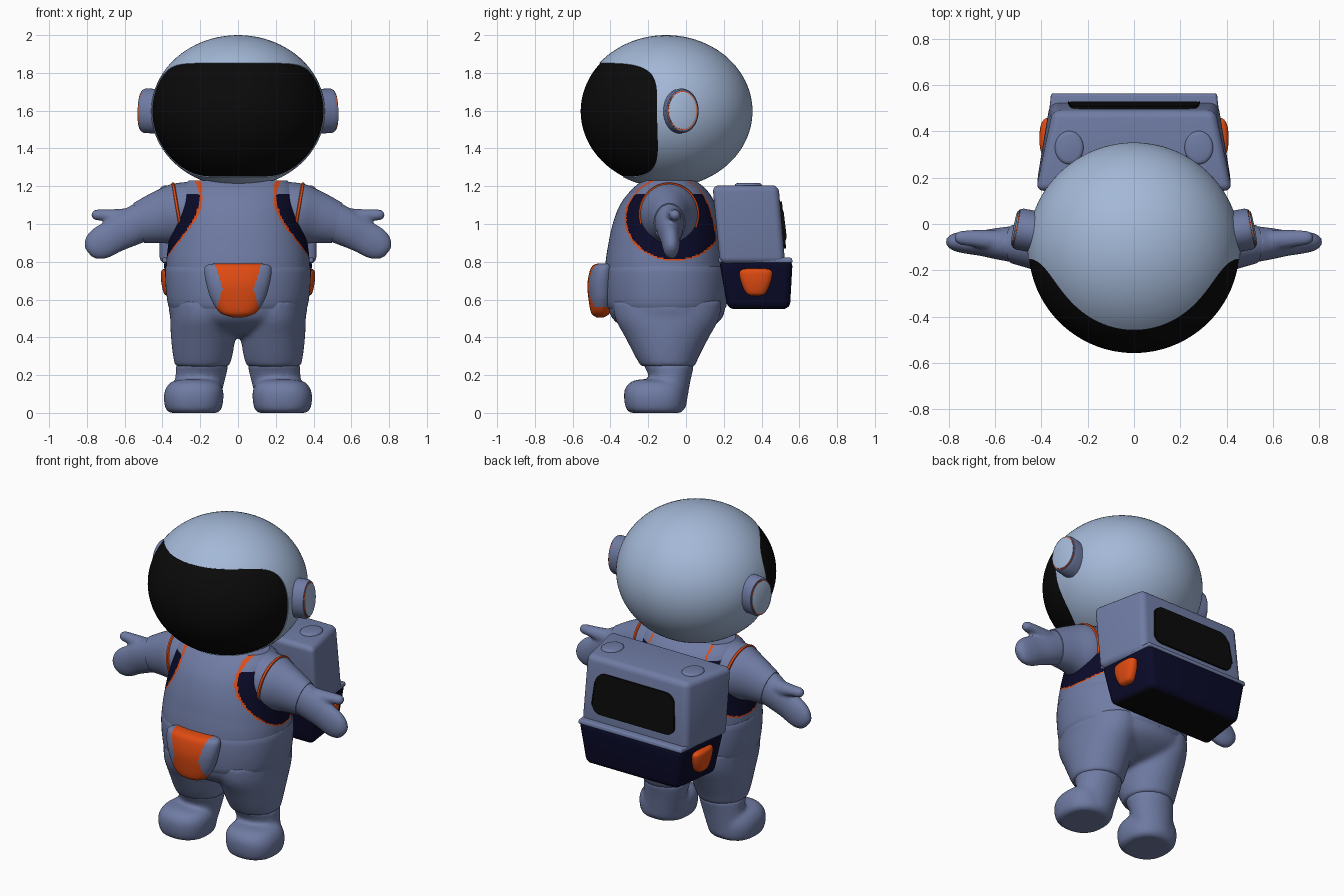
import bpy, bmesh, math
from mathutils import Vector, Matrix

if "Cube" in bpy.data.objects:
    bpy.data.objects.remove(bpy.data.objects["Cube"])


def material(name, rgb):
    m = bpy.data.materials.new(name)
    m.diffuse_color = (*rgb, 1)
    m.use_nodes = True
    m.node_tree.nodes["Principled BSDF"].inputs["Base Color"].default_value = m.diffuse_color
    return m


SLATE = material("slate blue", (0.16, 0.20, 0.37))
PALE = material("pale blue", (0.37, 0.48, 0.68))
BLACK = material("black", (0.003, 0.003, 0.003))
NAVY = material("navy", (0.003, 0.003, 0.022))
ORANGE = material("orange", (0.75, 0.07, 0.006))


def finish(bm, name, mats, rule=None, mirror=False, remesh=0):
    """Turn a bmesh into a smooth-shaded object, colouring faces by rule."""
    bmesh.ops.recalc_face_normals(bm, faces=bm.faces)
    if rule:
        for f in bm.faces:
            f.material_index = rule(f.calc_center_median(), f.normal)
    me = bpy.data.meshes.new(name)
    bm.to_mesh(me)
    bm.free()
    for m in mats:
        me.materials.append(m)
    me.shade_smooth()
    me.set_sharp_from_angle(angle=math.radians(40))
    ob = bpy.data.objects.new(name, me)
    bpy.context.collection.objects.link(ob)
    if remesh:
        r = ob.modifiers.new("blend", 'REMESH')
        r.mode, r.voxel_size, r.use_smooth_shade = 'VOXEL', remesh, True
        s = ob.modifiers.new("soften", 'SMOOTH')
        s.factor, s.iterations = 0.5, 8
    if mirror:
        ob.modifiers.new("mirror", 'MIRROR')
    return ob


def spline(a, b, c, d, t):
    return [0.5 * (2 * q + (r - p) * t + (2 * p - 5 * q + 4 * r - s) * t * t
            + (3 * q - p - 3 * r + s) * t ** 3) for p, q, r, s in zip(a, b, c, d)]


def loft(bm, rings, n=48, p=2.0, steps=6, upright=True):
    """Skin superellipse rings given as (x, y, z, radius a, radius y)."""
    pts = []
    for i in range(len(rings) - 1):
        quad = [rings[max(i - 1, 0)], rings[i], rings[i + 1], rings[min(i + 2, len(rings) - 1)]]
        pts += [spline(*quad, k / steps) for k in range(steps)]
    pts.append(rings[-1])
    loops = []
    for i, (x, y, z, ra, rb) in enumerate(pts):
        t = Vector((0, 0, 1))
        if not upright:
            a, b = pts[max(i - 1, 0)], pts[min(i + 1, len(pts) - 1)]
            t = Vector((b[0] - a[0], 0, b[2] - a[2])).normalized()
        side = Vector((0, 1, 0)).cross(t)
        loop = []
        for k in range(n):
            c, s = math.cos(2 * math.pi * k / n), math.sin(2 * math.pi * k / n)
            r = (abs(c) ** p + abs(s) ** p) ** (-1 / p)
            loop.append(bm.verts.new(Vector((x, y, z)) + side * ra * c * r + Vector((0, rb * s * r, 0))))
        loops.append(loop)
    for a, b in zip(loops, loops[1:]):
        for k in range(n):
            bm.faces.new((a[k], a[k - 1], b[k - 1], b[k]))
    bm.faces.new(loops[0])
    bm.faces.new(loops[-1])
    return bm


def box(bm, z0, z1, bottom, top, bevel, edges=lambda e: True):
    """Tapered box; bottom/top = (front y, back y, front half x, back half x)."""
    bmesh.ops.create_cube(bm, size=2)
    for v in bm.verts:
        f, b, xf, xb = top if v.co.z > 0 else bottom
        back = v.co.y > 0
        v.co = (math.copysign(xb if back else xf, v.co.x), b if back else f, z1 if v.co.z > 0 else z0)
    bmesh.ops.bevel(bm, geom=[e for e in bm.edges if edges(e)], offset=bevel, segments=5,
                    profile=0.5, affect='EDGES')
    return bm


# Helmet and visor: one ellipsoid, ringed outward from the visor and on to the back
HC, HR = Vector((0, -0.105, 1.597)), Vector((0.46, 0.457, 0.403))
N = 144


def rim_direction(k):
    c, s = math.cos(2 * math.pi * k / N), math.sin(2 * math.pi * k / N)
    r = (abs(c) ** 5.5 + abs(s) ** 5.5) ** (-1 / 5.5)
    az, zz = math.radians(84) * c * r, (1.55 + 0.302 * s * r - HC.z) / HR.z
    h = math.sqrt(1 - zz * zz)
    return Vector((h * math.sin(az), -h * math.cos(az), zz))


RIM = [rim_direction(k) for k in range(N)]


def shell(name, mat, pole, size, steps, lip):
    bm = bmesh.new()
    place = lambda d, s: bm.verts.new(HC + d.normalized() * HR * s)
    loops = [[place(d, size) for d in [pole.slerp(r, i / steps) for r in RIM]] for i in range(1, steps + 1)]
    if lip:
        loops.append([place(r, size - 0.03) for r in RIM])
    tip = place(pole, size)
    for k in range(N):
        bm.faces.new((tip, loops[0][k - 1], loops[0][k]))
        for a, b in zip(loops, loops[1:]):
            bm.faces.new((a[k - 1], b[k - 1], b[k], a[k]))
    return finish(bm, name, [mat])


shell("helmet", PALE, Vector((0, 1, 0)), 1.0, 36, True)
shell("visor", BLACK, Vector((0, -1, -0.1)).normalized(), 0.99, 20, False)

# Ear pieces: body, orange ring and pale cap
for name, mat, depths in (("ear_piece", SLATE, ((-0.05, 1), (0.07, 1), (0.085, 0.93), (0.087, 0.8))),
                          ("ear_ring", ORANGE, ((0.07, 0.88), (0.089, 0.88))),
                          ("ear_cap", PALE, ((0.07, 0.84), (0.092, 0.84), (0.095, 0.78)))):
    bm = loft(bmesh.new(), [(0, 0, d, 0.118 * s, 0.09 * s) for d, s in depths], steps=1)
    bm.transform(Matrix.Translation((0.425, -0.035, 1.597)) @ Matrix.Rotation(math.radians(11), 4, 'Z')
                 @ Matrix.Rotation(math.radians(88), 4, 'Y'))
    finish(bm, name, [mat], mirror=True)


# Torso with the navy harness and its orange piping
def harness(c, n):
    e = math.hypot((c.y + 0.06) / 0.265, (c.z - 1.03) / 0.225)
    if abs(c.x) < 0.19 or e > 1:
        return 0
    if e > 0.965 or abs(c.x) < 0.203:
        return 2
    return 1 if c.z < 1.16 else 0


bm = loft(bmesh.new(), [(0, -0.105, 0.6, 0.37, 0.32), (0, -0.11, 0.77, 0.38, 0.318),
                        (0, -0.105, 0.9, 0.368, 0.305), (0, -0.1, 1.0, 0.35, 0.288),
                        (0, -0.095, 1.1, 0.33, 0.255), (0, -0.09, 1.18, 0.31, 0.2),
                        (0, -0.09, 1.23, 0.26, 0.14)], n=220, p=2.2, steps=16)
finish(bm, "torso", [SLATE, NAVY, ORANGE], harness)

# Belt band
finish(loft(bmesh.new(), [(0, -0.105, 0.558, 0.35, 0.30), (0, -0.105, 0.562, 0.368, 0.318),
                          (0, -0.105, 0.66, 0.382, 0.329), (0, -0.105, 0.765, 0.385, 0.326),
                          (0, -0.105, 0.772, 0.37, 0.31)], n=96, p=2.2, steps=3), "belt", [SLATE])

# Trousers: pelvis and both legs blended together
bm = loft(bmesh.new(), [(0, -0.1, 0.40, 0.06, 0.08), (0, -0.1, 0.43, 0.22, 0.19),
                        (0, -0.1, 0.5, 0.35, 0.29), (0, -0.105, 0.6, 0.368, 0.318)], p=2.2)
for s in (1, -1):
    loft(bm, [(s * 0.19, -0.095, 0.245, 0.143, 0.143), (s * 0.187, -0.1, 0.3, 0.157, 0.17),
              (s * 0.185, -0.1, 0.4, 0.17, 0.222), (s * 0.185, -0.1, 0.5, 0.174, 0.275),
              (s * 0.18, -0.1, 0.6, 0.176, 0.29)])
finish(bm, "trousers", [SLATE], remesh=0.014)

# Boots: shaft and rounded foot blended together
bm = loft(bmesh.new(), [(0.225, -0.1, 0.03, 0.12, 0.1), (0.205, -0.085, 0.15, 0.13, 0.105),
                        (0.195, -0.085, 0.21, 0.135, 0.118), (0.19, -0.093, 0.26, 0.14, 0.138)])
loft(bm, [(0.235, -0.16, 0.0, 0.125, 0.13), (0.235, -0.163, 0.02, 0.147, 0.153),
          (0.235, -0.165, 0.08, 0.158, 0.163), (0.232, -0.165, 0.13, 0.15, 0.157),
          (0.23, -0.16, 0.165, 0.12, 0.13), (0.23, -0.16, 0.178, 0.06, 0.08)], p=2.4)
finish(bm, "boot", [SLATE], mirror=True, remesh=0.012)

# Sleeves, gloves with thumbs, and orange shoulder piping
finish(loft(bmesh.new(), [(0.24, -0.09, 1.065, 0.16, 0.16), (0.33, -0.09, 1.05, 0.162, 0.15),
                          (0.42, -0.09, 1.033, 0.138, 0.112), (0.525, -0.088, 1.005, 0.109, 0.083)],
            upright=False), "sleeve", [SLATE], mirror=True)
bm = loft(bmesh.new(), [(0.50, -0.088, 1.015, 0.106, 0.082), (0.59, -0.085, 0.972, 0.098, 0.068),
                        (0.66, -0.083, 0.935, 0.09, 0.055), (0.725, -0.08, 0.899, 0.087, 0.048),
                        (0.768, -0.078, 0.876, 0.07, 0.04), (0.793, -0.077, 0.863, 0.042, 0.026),
                        (0.801, -0.077, 0.858, 0.012, 0.01)], upright=False)
loft(bm, [(0.53, -0.08, 1.02, 0.07, 0.055), (0.62, -0.07, 1.035, 0.047, 0.045),
          (0.7, -0.062, 1.046, 0.032, 0.036), (0.75, -0.06, 1.048, 0.029, 0.03),
          (0.77, -0.06, 1.048, 0.019, 0.02), (0.776, -0.06, 1.048, 0.006, 0.006)], upright=False)
finish(bm, "glove", [SLATE], mirror=True, remesh=0.009)
bm = loft(bmesh.new(), [(0.308, -0.09, 1.054, 0.164, 0.157), (0.311, -0.09, 1.0535, 0.169, 0.162),
                        (0.322, -0.09, 1.0515, 0.169, 0.160), (0.325, -0.09, 1.051, 0.162, 0.152)],
          steps=1, upright=False)
finish(bm, "shoulder_piping", [ORANGE], mirror=True)

# Front pouch: orange hourglass panel with slate sides
bm = loft(bmesh.new(), [(0, -0.455, 0.506, 0.03, 0.02), (0, -0.452, 0.53, 0.095, 0.05),
                        (0, -0.45, 0.6, 0.142, 0.066), (0, -0.448, 0.68, 0.167, 0.074),
                        (0, -0.44, 0.75, 0.178, 0.07), (0, -0.435, 0.78, 0.168, 0.058),
                        (0, -0.43, 0.79, 0.13, 0.04)], n=128, p=2.3, steps=8)
finish(bm, "belt_pouch", [SLATE, ORANGE],
       lambda c, n: int(abs(c.x) < 0.082 + 0.3 * abs(c.z - 0.655) or c.z < 0.56))

# Backpack: slate upper case, navy lower case with slate rim
finish(box(bmesh.new(), 0.79, 1.205, (0.18, 0.525, 0.42, 0.365), (0.14, 0.49, 0.425, 0.35), 0.035),
       "backpack_upper", [SLATE])
finish(box(bmesh.new(), 0.55, 0.81, (0.22, 0.55, 0.365, 0.32), (0.175, 0.565, 0.4, 0.36), 0.035),
       "backpack_lower", [NAVY, BLACK], lambda c, n: int(n.z < -0.9))
finish(box(bmesh.new(), 0.795, 0.822, (0.172, 0.565, 0.4, 0.36), (0.172, 0.56, 0.4, 0.355), 0.009),
       "backpack_rim", [SLATE])

# Rear window plate, rounded at its corners
bm = box(bmesh.new(), 0.87, 1.12, (0.48, 0.53, 0.29, 0.29), (0.45, 0.508, 0.27, 0.27), 0.06,
         lambda e: abs(e.verts[0].co.y - e.verts[1].co.y) > 0.03)
finish(bm, "backpack_window", [BLACK])

# Orange side pockets and round top buttons
bm = loft(bmesh.new(), [(0.36, 0.37, 0.62, 0.015, 0.025), (0.363, 0.37, 0.635, 0.03, 0.052),
                        (0.367, 0.37, 0.69, 0.039, 0.078), (0.37, 0.37, 0.74, 0.038, 0.088),
                        (0.372, 0.37, 0.758, 0.028, 0.075), (0.372, 0.37, 0.764, 0.015, 0.05)], p=2.5)
finish(bm, "side_pocket", [ORANGE], mirror=True)
finish(loft(bmesh.new(), [(0.28, 0.33, 1.19, 0.063, 0.073), (0.28, 0.33, 1.21, 0.06, 0.07),
                          (0.28, 0.33, 1.217, 0.045, 0.055)], steps=3),
       "top_button", [SLATE], mirror=True)
